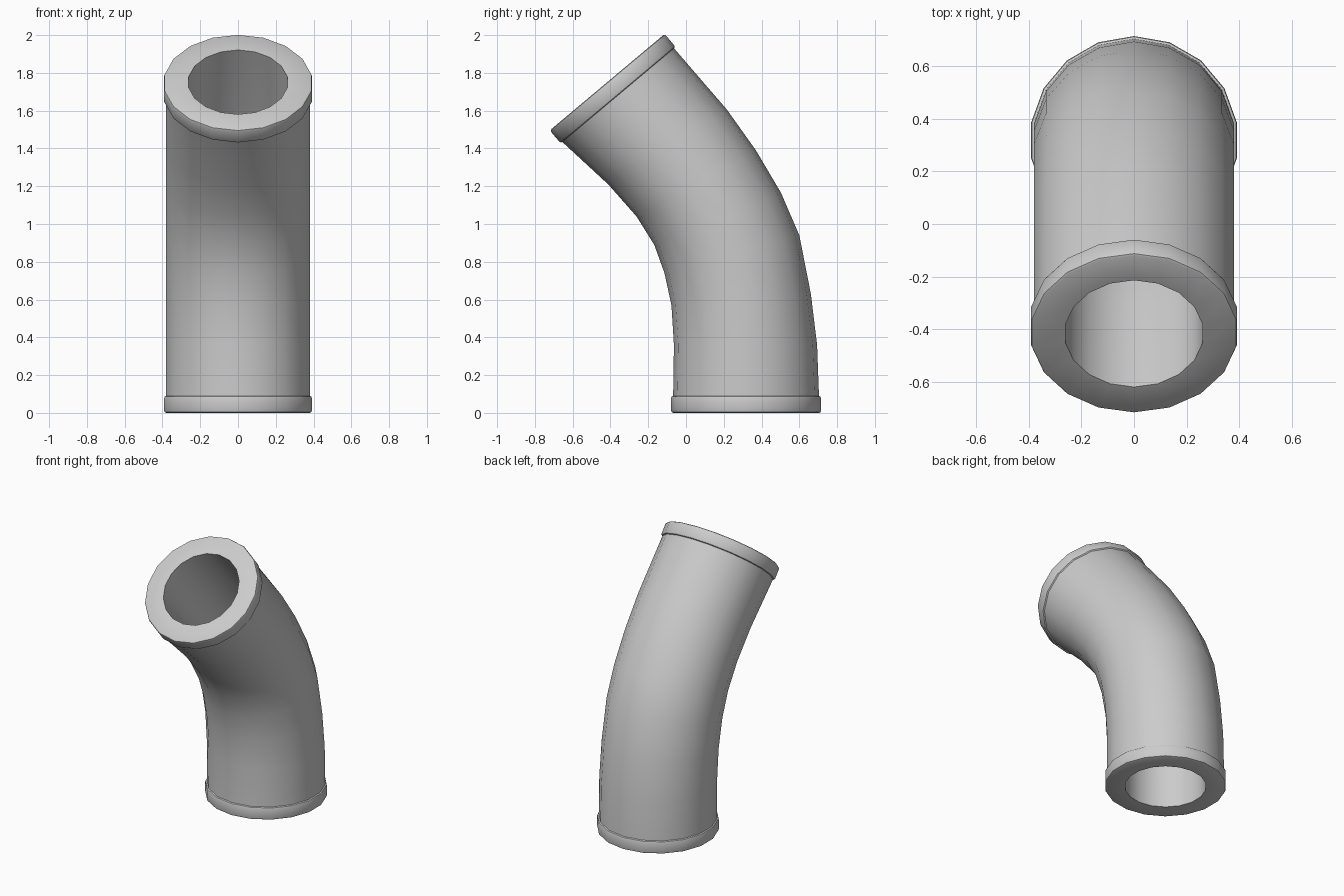
import bpy, bmesh
from math import sin, cos, radians, pi

if "Cube" in bpy.data.objects:
    bpy.data.objects.remove(bpy.data.objects["Cube"])

SIDES = 18
R_BODY, R_BORE = 0.386, 0.265
BEND = radians(40)

# collar profile: (radius, depth in from the open face)
COLLAR = [(R_BORE, 0), (0.386, 0), (0.394, 0.004), (0.397, 0.012),
          (0.397, 0.078), (0.394, 0.086), (R_BODY, 0.09)]

# bend stations: inside (y, z) and outside (y, z) of the elbow
STATIONS = [((-0.064, 0.36), (0.694, 0.36)),
            ((-0.077, 0.57), (0.661, 0.63)),
            ((-0.114, 0.74), (0.600, 0.94)),
            ((-0.168, 0.89), (0.503, 1.165)),
            ((-0.262, 1.04), (0.370, 1.39)),
            ((-0.412, 1.21), (0.217, 1.605))]

bm = bmesh.new()


def ring(cy, cz, dy, dz, rx):
    """Ring of vertices about (0, cy, cz); (dy, dz) is its half axis in the yz plane."""
    verts = []
    for i in range(SIDES):
        a = 2 * pi * i / SIDES
        verts.append(bm.verts.new((rx * sin(a), cy + dy * cos(a), cz + dz * cos(a))))
    return verts


def end_ring(r, depth, top):
    if top:
        return ring(-0.417 + depth * sin(BEND), 1.751 - depth * cos(BEND),
                    r * cos(BEND), r * sin(BEND), r)
    return ring(0.318, depth, r, 0, r)


def bend_ring(station, r):
    (y0, z0), (y1, z1) = station
    k = r / R_BODY / 2
    return ring((y0 + y1) / 2, (z0 + z1) / 2, (y1 - y0) * k, (z1 - z0) * k, r)


# bottom collar, outer wall, top collar, then back down the bore
rings = [end_ring(r, d, False) for r, d in COLLAR]
rings += [bend_ring(s, R_BODY) for s in STATIONS]
rings += [end_ring(r, d, True) for r, d in reversed(COLLAR)]
rings += [bend_ring(s, R_BORE) for s in reversed(STATIONS)]

for a, b in zip(rings, rings[1:] + rings[:1]):
    for i in range(SIDES):
        j = (i + 1) % SIDES
        bm.faces.new((a[i], a[j], b[j], b[i]))
bmesh.ops.recalc_face_normals(bm, faces=bm.faces)

mesh = bpy.data.meshes.new("pipe_elbow")
bm.to_mesh(mesh)
bm.free()
pipe = bpy.data.objects.new("pipe_elbow", mesh)
bpy.context.collection.objects.link(pipe)
bpy.context.view_layer.objects.active = pipe
pipe.select_set(True)
bpy.ops.object.shade_smooth_by_angle(angle=radians(40))
